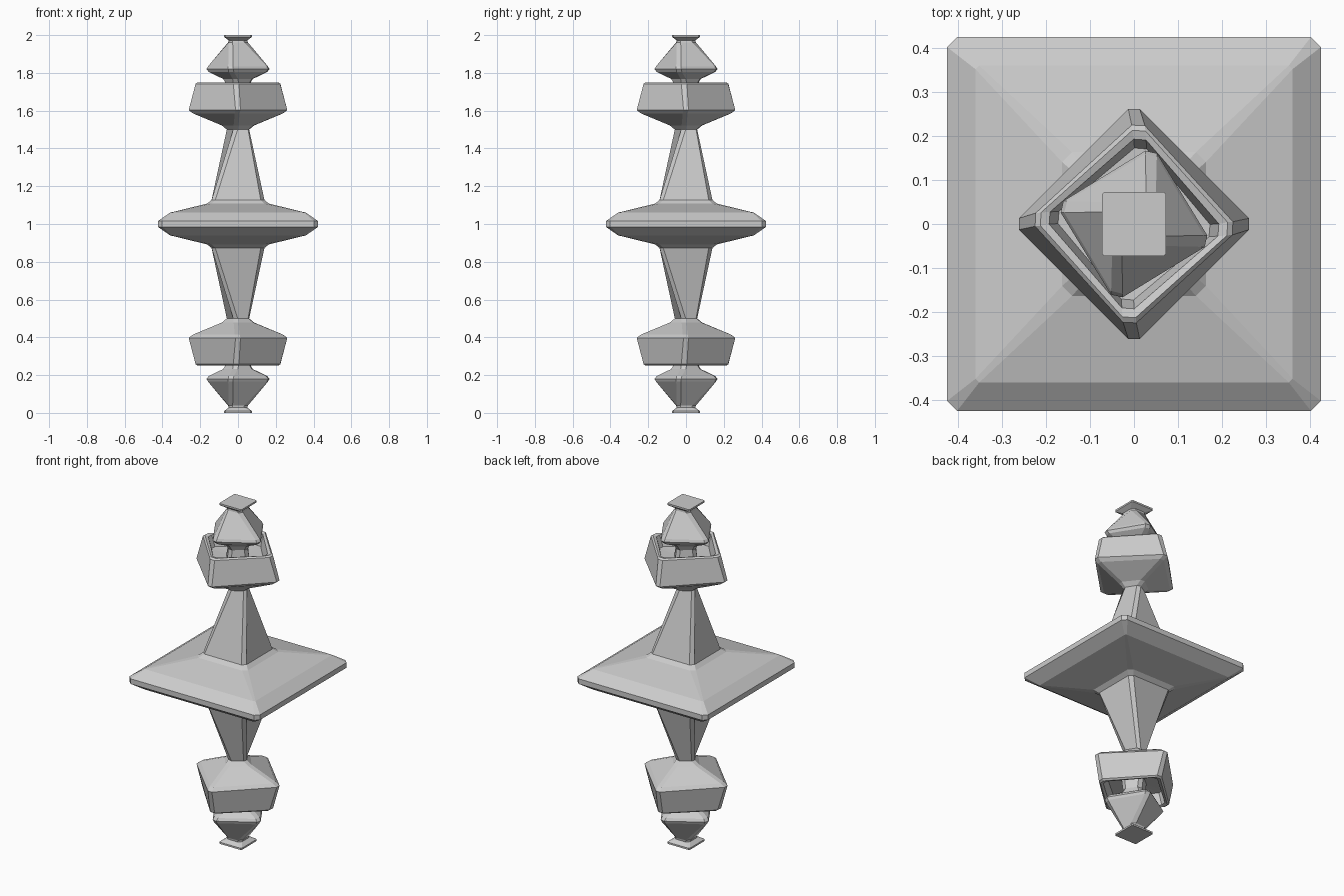
import bpy, bmesh
from math import radians, cos, sin

if "Cube" in bpy.data.objects:
    bpy.data.objects.remove(bpy.data.objects["Cube"])


def ring(bm, z, r, w, rot):
    """Square with cut corners: r = corner distance, w = half corner width."""
    out = []
    for k in range(4):
        a = radians(45 + rot + 90 * k)
        for s in (-w, w):
            out.append(bm.verts.new((r * cos(a) - s * sin(a),
                                     r * sin(a) + s * cos(a), z)))
    return out


def loft(name, rows, closed=True):
    """Skin the rings upwards, then mirror the part to the lower half."""
    bm = bmesh.new()
    rings = [ring(bm, *row) for row in rows]
    for a, b in zip(rings, rings[1:]):
        for i in range(8):
            j = (i + 1) % 8
            bm.faces.new((a[i], a[j], b[j], b[i]))
    if closed:
        bm.faces.new(rings[-1])
    me = bpy.data.meshes.new(name)
    bm.to_mesh(me)
    bm.free()
    ob = bpy.data.objects.new(name, me)
    bpy.context.collection.objects.link(ob)
    pivot = bpy.data.objects.get("mirror_centre")
    m = ob.modifiers.new("lower_half", 'MIRROR')
    m.use_axis = (False, False, True)
    m.mirror_object = pivot
    m.merge_threshold = 0.0005
    return ob


# Mirror plane at mid height
pivot = bpy.data.objects.new("mirror_centre", None)
pivot.location = (0, 0, 1)
pivot.hide_render = True
bpy.context.collection.objects.link(pivot)
bpy.context.view_layer.update()

# Wide central plate
loft("plate", [
    (1.0, 0.584, 0.016, 0),
    (1.015, 0.584, 0.016, 0),
    (1.06, 0.503, 0.006, 0),
    (1.108, 0.215, 0.016, 0),
    (1.127, 0.184, 0.014, 0),
], closed=False)

# Tapering twisted spindle
loft("spindle", [
    (1.127, 0.184, 0.014, 0),
    (1.50, 0.058, 0.012, 31.5),
], closed=False)

# Diamond block with a hollow top and a stem rising from it
loft("block", [
    (1.50, 0.058, 0.012, 31.5),
    (1.522, 0.085, 0.013, 38),
    (1.585, 0.237, 0.013, 44),
    (1.603, 0.261, 0.013, 45),
    (1.742, 0.224, 0.015, 42.5),
    (1.75, 0.212, 0.015, 42),
    (1.745, 0.192, 0.014, 41),
    (1.68, 0.172, 0.014, 40),
    (1.675, 0.07, 0.014, 38),
    (1.74, 0.06, 0.014, 36),
    (1.768, 0.077, 0.014, 34),
], closed=False)

# Twisted cap ending in a small square tip
loft("cap", [
    (1.768, 0.077, 0.014, 34),
    (1.805, 0.156, 0.014, 32),
    (1.82, 0.168, 0.0135, 31.5),
    (1.835, 0.160, 0.0135, 31),
    (1.962, 0.0575, 0.014, 3),
    (1.972, 0.057, 0.012, 0),
    (1.99, 0.099, 0.004, 0),
    (2.0, 0.099, 0.004, 0),
])
